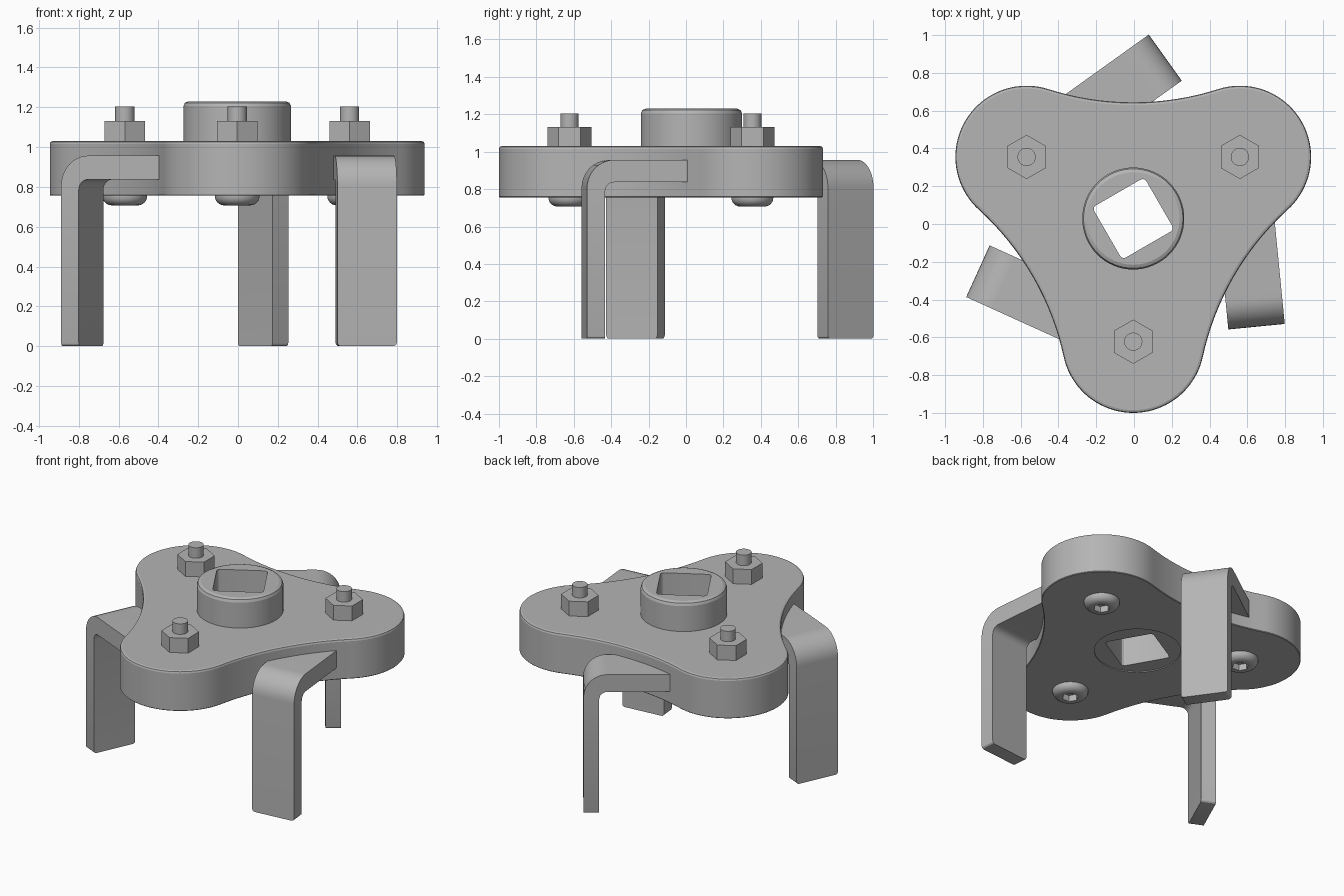
import bpy, bmesh
from math import sin, cos, pi, radians, hypot, atan2
from mathutils import Matrix, Vector

if "Cube" in bpy.data.objects:
    bpy.data.objects.remove(bpy.data.objects["Cube"])

CX, CY = -0.004, 0.029            # centre of the three-fold layout
LOBE_D, LOBE_R = 0.652, 0.377

steel = bpy.data.materials.new("dark_steel")
steel.diffuse_color = (0.46, 0.46, 0.46, 1)
steel.use_nodes = True
steel.node_tree.nodes["Principled BSDF"].inputs["Base Color"].default_value = steel.diffuse_color


def smooth(ob):
    bpy.ops.object.select_all(action='DESELECT')
    ob.select_set(True)
    bpy.context.view_layer.objects.active = ob
    bpy.ops.object.shade_smooth_by_angle(angle=radians(18))


def finish(name, bm, matrix):
    bmesh.ops.recalc_face_normals(bm, faces=bm.faces)
    bm.transform(matrix)
    me = bpy.data.meshes.new(name)
    bm.to_mesh(me)
    bm.free()
    me.materials.append(steel)
    ob = bpy.data.objects.new(name, me)
    bpy.context.collection.objects.link(ob)
    smooth(ob)
    return ob


def skin(loops):
    """Bridge a stack of equal point loops and cap both ends."""
    bm = bmesh.new()
    rings = [[bm.verts.new(p) for p in loop] for loop in loops]
    n = len(rings[0])
    for a, b in zip(rings, rings[1:]):
        for i in range(n):
            j = (i + 1) % n
            bm.faces.new((a[i], a[j], b[j], b[i]))
    bm.faces.new(rings[0])
    bm.faces.new(rings[-1])
    return bm


def ring(r, z, n=48, hexagonal=False):
    pts = []
    for i in range(n):
        a = 2 * pi * i / n
        k = r * cos(pi / 6) / cos(a % (pi / 3) - pi / 6) if hexagonal else r
        pts.append((k * cos(a), k * sin(a), z))
    return pts


def cut(ob, cutter):
    mod = ob.modifiers.new("cut", 'BOOLEAN')
    mod.operation, mod.solver, mod.object = 'DIFFERENCE', 'EXACT', cutter
    bpy.context.view_layer.objects.active = ob
    bpy.ops.object.modifier_apply(modifier=mod.name)
    bpy.data.objects.remove(cutter)
    smooth(ob)


# Three-lobed outline: convex lobe arcs joined by tangent concave arcs
hx, hy = LOBE_D * sin(pi / 3), LOBE_D * cos(pi / 3)
waist = 0.615
g = hy + LOBE_R
R = (hx**2 + (waist - hy)**2 - LOBE_R**2) / (2 * (g - waist))
t = atan2(hx, R + waist - hy)
outline = []
for k in range(3):
    base = radians(-90 + 120 * k)
    mid = base + pi / 3
    c = Vector((cos(base), sin(base))) * LOBE_D
    for i in range(41):
        a = base + (pi / 3 + t) * (i / 20 - 1)
        outline.append((c.x + LOBE_R * cos(a), c.y + LOBE_R * sin(a)))
    c = Vector((cos(mid), sin(mid))) * (waist + R)
    for i in range(1, 16):
        a = mid + pi + t * (1 - i / 8)
        outline.append((c.x + R * cos(a), c.y + R * sin(a)))


def inset(d, z):
    """Outline moved inward by d at height z."""
    out, n = [], len(outline)
    for i, (x, y) in enumerate(outline):
        (px, py), (qx, qy) = outline[i - 1], outline[(i + 1) % n]
        tx, ty = qx - px, qy - py
        m = hypot(tx, ty)
        out.append((x - ty / m * d, y + tx / m * d, z))
    return out


place = Matrix.Translation((CX, CY, 0))
plate = finish("body_plate", skin([inset(0.004, 0.756), inset(0, 0.76), inset(0, 1.015),
                                   inset(0.004, 1.026), inset(0.015, 1.03)]), place)
cut(plate, finish("plate_bore", skin([ring(0.27, 0.6, 64), ring(0.27, 1.4, 64)]), place))

# Drive hub with a square through-hole
hub = finish("drive_hub", skin([ring(0.27, 0.762, 64), ring(0.27, 1.205, 64), ring(0.263, 1.222, 64),
                                ring(0.245, 1.23, 64)]), place)
bm = bmesh.new()
bmesh.ops.create_cube(bm, size=1, matrix=Matrix.Diagonal((0.318, 0.318, 1.2, 1)))
up = [e for e in bm.edges if abs(e.verts[0].co.z - e.verts[1].co.z) > 0.5]
bmesh.ops.bevel(bm, geom=up, offset=0.022, segments=3, profile=0.5, affect='EDGES')
cut(hub, finish("square_cutter", bm, Matrix.Translation((CX, CY, 1)) @ Matrix.Rotation(radians(30), 4, 'Z')))


def leg_mesh():
    """Bent flat bar running along +x from the pivot, then down to the ground."""
    L, top, under, th, ro, ri, w = 0.903, 0.957, 0.837, 0.097, 0.15, 0.05, 0.15
    prof = [(0, under), (0, top)]
    prof += [(L - ro + ro * sin(a), top - ro + ro * cos(a)) for a in [pi / 20 * i for i in range(11)]]
    prof += [(L, 0), (L - th, 0)]
    prof += [(L - th - ri + ri * cos(a), under - ri + ri * sin(a)) for a in [pi / 12 * i for i in range(7)]]
    b = skin([[(x, y, z) for x, z in prof] for y in (-w, w)])
    foot = [e for e in b.edges if all(v.co.z < 0.001 for v in e.verts)
            and e.verts[0].co.y == e.verts[1].co.y]
    bmesh.ops.bevel(b, geom=foot, offset=0.018, segments=3, profile=0.5, affect='EDGES')
    return b


# Legs, nuts, studs and button heads at each pivot
for k in range(3):
    a = radians(-90 + 120 * k)
    pivot = Matrix.Translation((CX + LOBE_D * cos(a), CY + LOBE_D * sin(a), 0))
    turn = Matrix.Rotation(radians(155.6 + 120 * k), 4, 'Z')
    n = k + 1
    finish(f"leg_{n}", leg_mesh(), pivot @ turn)
    finish(f"nut_{n}", skin([ring(0.117, 1.029, 6), ring(0.117, 1.132, 6)]),
           pivot @ Matrix.Rotation(pi / 6, 4, 'Z'))
    finish(f"stud_{n}", skin([ring(0.048, 1.1), ring(0.048, 1.204)]), pivot)
    dome = [ring(0.065 + 0.047 * cos(b), 0.753 - 0.046 * sin(b)) for b in [pi / 12 * i for i in range(7)]]
    finish(f"button_head_{n}", skin([ring(0.112, 0.762)] + dome
           + [ring(0.052, 0.707, hexagonal=True), ring(0.052, 0.75, hexagonal=True)]), pivot)
